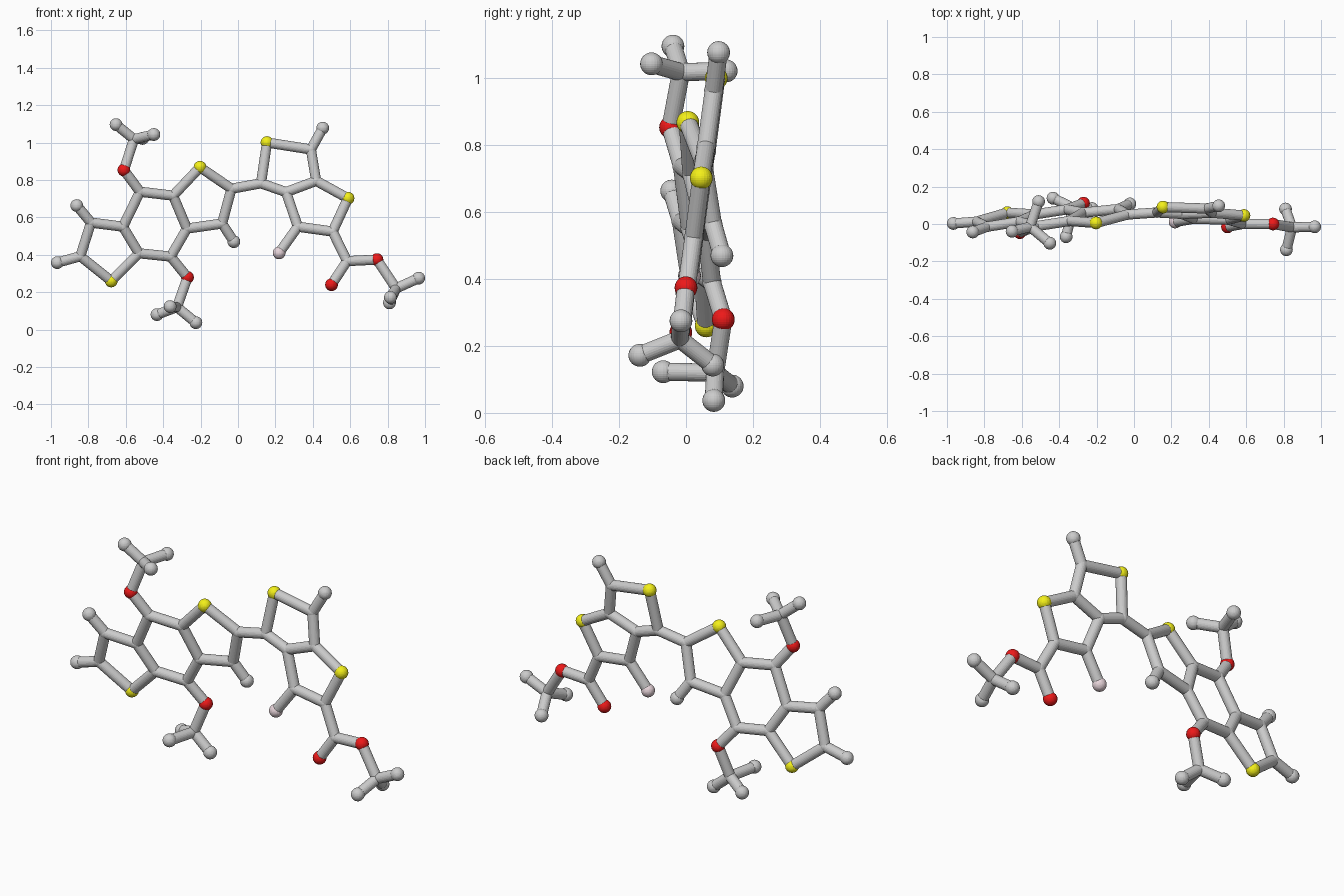
import bpy
from mathutils import Vector

if "Cube" in bpy.data.objects:
    bpy.data.objects.remove(bpy.data.objects["Cube"])

BOND_R, JOINT_R, BALL_R = 0.027, 0.0285, 0.034


def material(name, color):
    m = bpy.data.materials.new(name)
    m.diffuse_color = color
    m.use_nodes = True
    m.node_tree.nodes["Principled BSDF"].inputs["Base Color"].default_value = m.diffuse_color
    return m


MATS = {"S": material("sulfur_yellow", (0.9, 0.87, 0.01, 1)),
        "O": material("oxygen_red", (0.85, 0.01, 0.01, 1)),
        "F": material("fluorine_pink", (0.8, 0.66, 0.7, 1))}
NAMES = {"S": "sulfur", "O": "oxygen", "F": "fluorine", "H": "hydrogen", "C": "carbon"}


def left_y(x, z):      # tilted plane of the left fused rings
    return 0.202 + 0.134 * x - 0.195 * z


def right_y(x, z):     # tilted plane of the right fused rings
    return -0.042 - 0.011 * x + 0.134 * z


# Flat ring atoms as (x, z); depth comes from the plane of each half
left = {"S1": (-.203, .868), "C1": (-.035, .753), "C2": (-.085, .567), "H2": (-.022, .47),
        "C3": (-.273, .54), "C4": (-.347, .716), "C5": (-.524, .737), "C6": (-.615, .55),
        "C7": (-.53, .408), "C8": (-.36, .39), "O8": (-.27, .279), "O5": (-.61, .853),
        "C9": (-.786, .572), "H9": (-.862, .663), "C10": (-.843, .392),
        "H10": (-.966, .358), "S2": (-.678, .26)}
right = {"S3": (.155, 1.0), "C11": (.39, .963), "H11": (.453, 1.077), "C12": (.418, .795),
         "S4": (.588, .702), "C13": (.506, .524), "C14": (.32, .55), "F14": (.22, .41),
         "C15": (.257, .735), "C16": (.123, .782), "C17": (.583, .366), "O17": (.5, .24),
         "O18": (.743, .374)}
# Methyl groups, out of plane
methyl = {"C18": (.845, -.018, .22), "H18a": (.966, -.015, .275),
          "H18b": (.81, .08, .143), "H18c": (.815, -.138, .172),
          "C19": (-.326, .087, .12), "H19a": (-.433, .138, .08),
          "H19b": (-.225, .083, .037), "H19c": (-.363, -.068, .123),
          "C20": (-.556, -.015, 1.018), "H20a": (-.652, -.039, 1.096),
          "H20b": (-.45, -.103, 1.043), "H20c": (-.51, .12, 1.022)}

atoms = {k: Vector((x, left_y(x, z), z)) for k, (x, z) in left.items()}
atoms.update({k: Vector((x, right_y(x, z), z)) for k, (x, z) in right.items()})
atoms.update({k: Vector(v) for k, v in methyl.items()})

# Bonds as chains of atoms
chains = ["S1 C1 C2 C3 C4 S1", "C4 C5 C6 C7 C8 C3", "C6 C9 C10 S2 C7",
          "C2 H2", "C9 H9", "C10 H10", "C1 C16",
          "S3 C16 C15 C12 C11 S3", "C15 C14 C13 S4 C12", "C11 H11", "C14 F14",
          "C13 C17 O17", "C17 O18 C18", "C8 O8 C19", "C5 O5 C20"]
chains += [f"C{n} H{n}{s}" for n in (18, 19, 20) for s in "abc"]

for key, pos in atoms.items():
    kind = key[0]
    bpy.ops.mesh.primitive_uv_sphere_add(segments=24, ring_count=16, location=pos,
                                         radius=JOINT_R if kind == "C" else BALL_R)
    ball = bpy.context.object
    ball.name = NAMES[kind] + "_ball_" + key[1:]
    if kind in MATS:
        ball.data.materials.append(MATS[kind])

for chain in chains:
    keys = chain.split()
    for a, b in zip(keys, keys[1:]):
        d = atoms[b] - atoms[a]
        bpy.ops.mesh.primitive_cylinder_add(vertices=24, radius=BOND_R, depth=d.length,
                                            location=(atoms[a] + atoms[b]) / 2)
        rod = bpy.context.object
        rod.name = f"bond_{a}_{b}"
        rod.rotation_euler = d.to_track_quat('Z', 'Y').to_euler()
